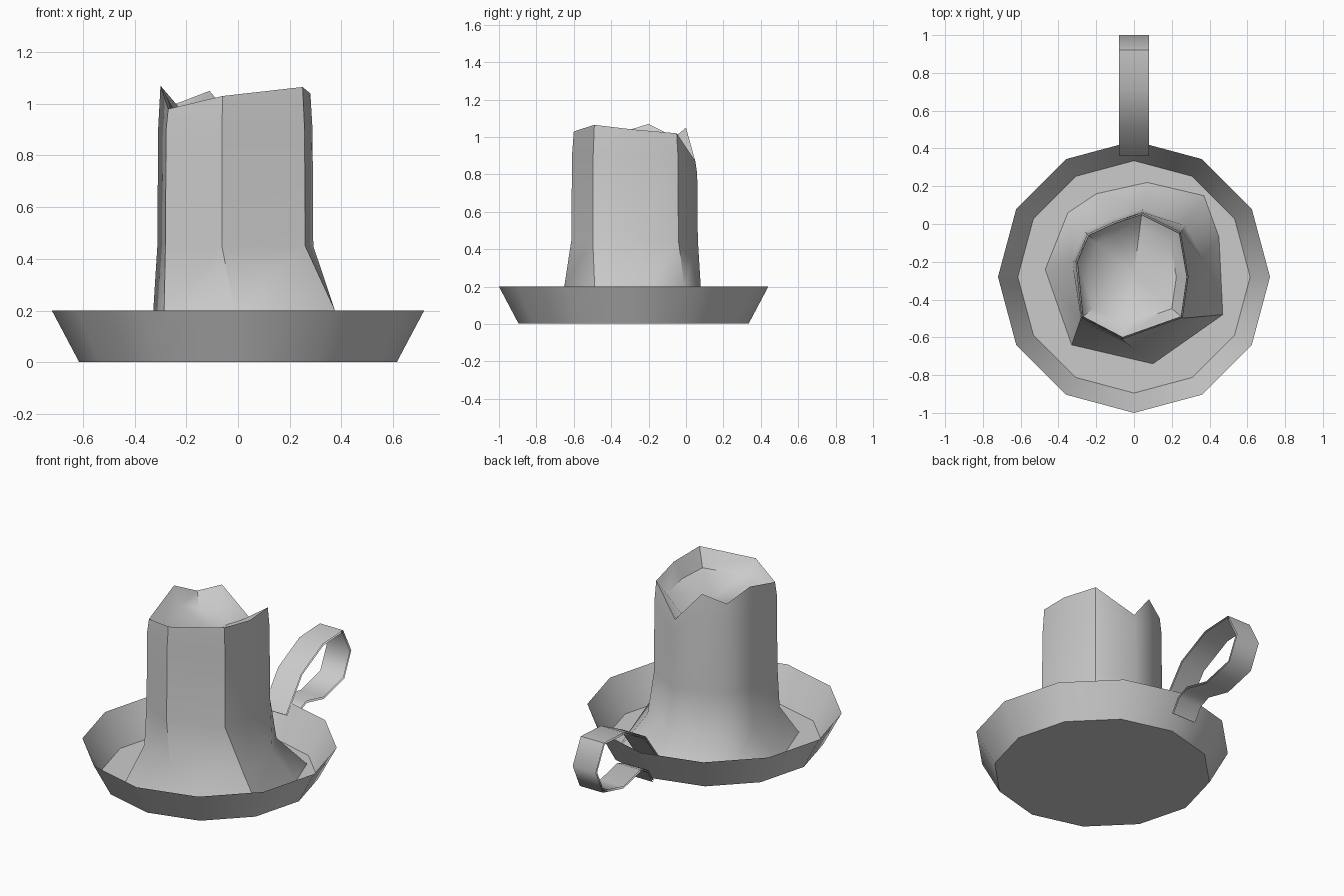
import bpy
import bmesh
import math
from mathutils import Vector

cube = bpy.data.objects.get("Cube")
if cube:
    bpy.data.objects.remove(cube, do_unlink=True)

grey = bpy.data.materials.new("plain_grey")
grey.use_nodes = True
grey.diffuse_color = (0.6, 0.6, 0.6, 1)
grey.node_tree.nodes["Principled BSDF"].inputs["Base Color"].default_value = (0.6, 0.6, 0.6, 1)

CENTRE = Vector((0, -0.28, 0))


def finish(bm, name, angle, fix_normals=True):
    if fix_normals:
        bmesh.ops.recalc_face_normals(bm, faces=bm.faces)
    mesh = bpy.data.meshes.new(name)
    bm.to_mesh(mesh)
    bm.free()
    mesh.materials.append(grey)
    obj = bpy.data.objects.new(name, mesh)
    bpy.context.collection.objects.link(obj)
    bpy.ops.object.select_all(action="DESELECT")
    obj.select_set(True)
    bpy.context.view_layer.objects.active = obj
    bpy.ops.object.shade_smooth_by_angle(angle=math.radians(angle))
    return obj


def add_ring(bm, points):
    return [bm.verts.new(p) for p in points]


def bridge(bm, low, high):
    n = len(low)
    for i in range(n):
        j = (i + 1) % n
        bm.faces.new((low[i], low[j], high[j], high[i]))


# Dish: open twelve-sided pan with sloping wall
def circle(radius, z, n=12):
    return [CENTRE + Vector((radius * math.cos(math.tau * i / n),
                             radius * math.sin(math.tau * i / n), z)) for i in range(n)]


bm = bmesh.new()
floor = add_ring(bm, circle(0.615, 0.002))
rim = add_ring(bm, circle(0.72, 0.2))
bm.faces.new(list(reversed(floor)))
bridge(bm, floor, rim)
finish(bm, "dish", 40, False)

# Candle: uneven rim above, melted skirt below
top = [Vector(p) for p in (
    (-0.06, -0.6, 1.03), (0.25, -0.49, 1.065), (0.28, -0.28, 1.04),
    (0.24, -0.05, 1.02), (0.04, 0.05, 0.87), (-0.11, 0, 1.05),
    (-0.24, -0.06, 1.0), (-0.3, -0.2, 1.07), (-0.27, -0.49, 0.98))]
skirt = [Vector((x, y, 0.005)) for x, y in (
    (0.1, -0.74), (0.47, -0.48), (0.45, -0.07), (0.37, 0.15), (0.07, 0.22),
    (-0.2, 0.16), (-0.35, 0.06), (-0.47, -0.24), (-0.33, -0.64))]


def swell(p, factor, z):
    q = CENTRE + (p - CENTRE) * factor
    return Vector((q.x, q.y, z))


def flared(p, base):
    d = (p - CENTRE).to_2d().normalized()
    amount = 0.1 + 0.45 * max(0, 0.8 * d.x - 0.6 * d.y)
    return swell(p, 1.04, 0.2).lerp(Vector((base.x, base.y, 0.2)), amount)


bm = bmesh.new()
rings = [add_ring(bm, pts) for pts in (
    skirt,
    [flared(p, b) for p, b in zip(top, skirt)],
    [swell(p, 1.04, 0.45) for p in top],
    [swell(p, 1.03, min(0.9, p.z - 0.07)) for p in top],
    top,
    [swell(p, 0.8, 0.45 * p.z + 0.48) for p in top])]
for low, high in zip(rings, rings[1:]):
    bridge(bm, low, high)
hollow = bm.verts.new(CENTRE + Vector((0, 0.02, 0.9)))
inner = rings[-1]
for i, v in enumerate(inner):
    bm.faces.new((v, inner[(i + 1) % len(inner)], hollow))
bm.faces.new(list(reversed(rings[0])))
finish(bm, "candle", 45)

# Handle: looped strip of two thin sheets, open at its sides
loop = [(0.36, 0.15), (0.51, 0.35), (0.72, 0.455), (0.92, 0.465), (1.0, 0.31),
        (0.93, 0.16), (0.73, 0.11), (0.56, 0.15), (0.49, 0.12), (0.44, 0.04)]
bm = bmesh.new()
for inset in (0, 0.012):
    rows = []
    for i, (y, z) in enumerate(loop):
        a, b = loop[max(i - 1, 0)], loop[min(i + 1, len(loop) - 1)]
        t = Vector((b[0] - a[0], b[1] - a[1])).normalized()
        y, z = y + t.y * inset, z - t.x * inset
        rows.append([bm.verts.new((x, y, z)) for x in (-0.08, 0.08)])
    for (a, b), (c, d) in zip(rows, rows[1:]):
        bm.faces.new((a, c, d, b) if inset else (a, b, d, c))
finish(bm, "handle", 60, False)
